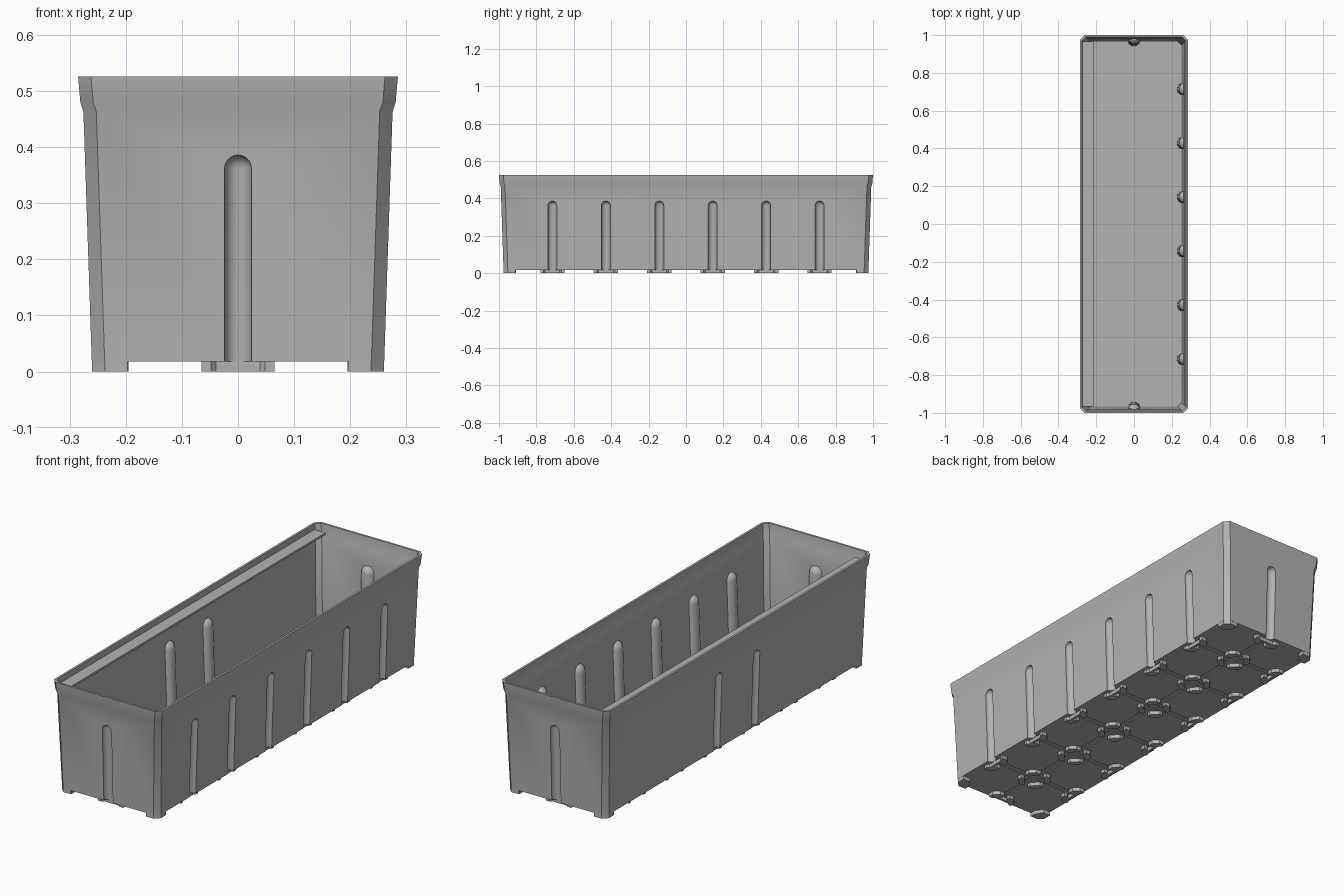
import bpy, bmesh, math
from mathutils import Vector, Matrix

if "Cube" in bpy.data.objects:
    bpy.data.objects.remove(bpy.data.objects["Cube"])

grey = bpy.data.materials.new("stone grey")
grey.use_nodes = True
colour = (0.45, 0.45, 0.45, 1)
grey.diffuse_color = colour
grey.node_tree.nodes["Principled BSDF"].inputs["Base Color"].default_value = colour

STRETCH = 0.715                  # extra half length compared with half width
FLOOR = 0.018                    # underside of the floor
FLUTE_Y = [(i - 2.5) * 0.2857 for i in range(6)]


def add_object(name, bm):
    bmesh.ops.recalc_face_normals(bm, faces=bm.faces)
    mesh = bpy.data.meshes.new(name)
    bm.to_mesh(mesh)
    bm.free()
    mesh.materials.append(grey)
    obj = bpy.data.objects.new(name, mesh)
    bpy.context.collection.objects.link(obj)
    return obj


def loft(name, profile, chamfer=0.023):
    """Closed solid of chamfered rectangles stacked along (height, half width)."""
    bm = bmesh.new()
    rings = []
    for z, x in profile:
        y, c = x + STRETCH, chamfer
        pts = [(x, y - c), (x - c, y), (c - x, y), (-x, y - c),
               (-x, c - y), (c - x, -y), (x - c, -y), (x, c - y)]
        rings.append([bm.verts.new((px, py, z)) for px, py in pts])
    for a, b in zip(rings, rings[1:]):
        for i in range(8):
            j = (i + 1) % 8
            bm.faces.new((a[i], a[j], b[j], b[i]))
    bm.faces.new(rings[0])
    bm.faces.new(rings[-1])
    return add_object(name, bm)


def prism(bm, outline, z0, z1):
    low = [bm.verts.new((x, y, z0)) for x, y in outline]
    high = [bm.verts.new((x, y, z1)) for x, y in outline]
    bm.faces.new(low)
    bm.faces.new(high)
    for i in range(len(low)):
        j = (i + 1) % len(low)
        bm.faces.new((low[i], low[j], high[j], high[i]))


def box(bm, x0, x1, y0, y1, z0, z1):
    prism(bm, [(x0, y0), (x1, y0), (x1, y1), (x0, y1)], z0, z1)


def capsule(name, radius, place):
    """Round-topped rod leaning with the wall, spun around its axis."""
    bm = bmesh.new()
    top = 0.362
    path = [(0, -0.05), (radius, -0.05)]
    path += [(radius * math.cos(a), top + radius * math.sin(a))
             for a in [math.pi / 2 * k / 7 for k in range(8)]]
    verts = [bm.verts.new((max(r, 0), 0, z)) for r, z in path]
    edges = [bm.edges.new(pair) for pair in zip(verts, verts[1:])]
    bmesh.ops.spin(bm, geom=verts + edges, cent=(0, 0, 0), axis=(0, 0, 1),
                   angle=2 * math.pi, steps=28, use_duplicate=False)
    bmesh.ops.remove_doubles(bm, verts=bm.verts, dist=0.0002)
    bm.transform(place)
    return add_object(name, bm)


def boolean(target, cutter, operation="DIFFERENCE"):
    mod = target.modifiers.new("cut", "BOOLEAN")
    mod.object, mod.operation, mod.solver = cutter, operation, "EXACT"
    bpy.context.view_layer.objects.active = target
    bpy.ops.object.modifier_apply(modifier=mod.name)
    bpy.data.objects.remove(cutter)


# Flute positions: six on each long wall, one on each end
places = []
lean = Matrix.Rotation(0.0335, 4, "Y")
for side in (0, math.pi):
    turn = Matrix.Rotation(side, 4, "Z")
    for y in FLUTE_Y:
        places.append(turn @ Matrix.Translation((0.26, y, 0)) @ lean)
    end_turn = Matrix.Rotation(side + math.pi / 2, 4, "Z")
    places.append(end_turn @ Matrix.Translation((0.26 + STRETCH, 0, 0)) @ lean)

# Box with thin walls, stepped rim and flutes
planter = loft("planter_box", [(FLOOR, 0.2606), (0.463, 0.2755), (0.48, 0.281), (0.526, 0.285)])
cavity = loft("cavity", [(0.03, 0.251), (0.463, 0.2655), (0.48, 0.271), (0.526, 0.275), (0.56, 0.275)], 0.02)
for place in places:
    boolean(cavity, capsule("flute_wall", 0.034, place))
boolean(planter, cavity)
for place in places:
    boolean(planter, capsule("flute_groove", 0.024, place))

# Shallow channels that divide the underside into panels
channels = [(-0.012, 0.012, -0.93, 0.93)] + [(-0.22, 0.22, y - 0.012, y + 0.012) for y in FLUTE_Y]
for x0, x1, y0, y1 in channels:
    bm = bmesh.new()
    box(bm, x0, x1, y0, y1, 0, FLOOR + 0.004)
    boolean(planter, add_object("channel", bm))

# Feet around every panel corner
FOOT = [(0.065, 0.015), (0.065, 0.04), (0.04, 0.065), (0.015, 0.065), (0.015, 0.048), (0.048, 0.015)]
bm = bmesh.new()
wall_x, wall_y = 0.26, 0.26 + STRETCH
centres = [(x, y) for x in (-wall_x, 0, wall_x) for y in FLUTE_Y] + [(0, -wall_y), (0, wall_y)]
for cx, cy in centres:
    for sx in (-1, 1):
        for sy in (-1, 1):
            if cx * sx <= 0 and (abs(cy) < 0.9 or cy * sy < 0):
                prism(bm, [(cx + sx * x, cy + sy * y) for x, y in FOOT], 0, FLOOR + 0.005)
    # Bar closing the foot of each wall flute
    if cx:
        s = -math.copysign(1, cx)
        box(bm, cx + s * 0.024, cx + s * 0.036, cy - 0.04, cy + 0.04, 0, FLOOR + 0.005)
    elif abs(cy) > 0.9:
        s = -math.copysign(1, cy)
        box(bm, -0.04, 0.04, cy + s * 0.024, cy + s * 0.036, 0, FLOOR + 0.005)
# Feet under the four box corners
CORNER = [(0.26, 0.912), (0.26, 0.952), (0.237, 0.975), (0.197, 0.975), (0.197, 0.95), (0.22, 0.912)]
for sx in (-1, 1):
    for sy in (-1, 1):
        prism(bm, [(sx * x, sy * y) for x, y in CORNER], 0, FLOOR + 0.005)
feet = add_object("feet", bm)

# Inner shelf along the right-hand rim
bm = bmesh.new()
box(bm, -0.275, -0.215, -0.965, 0.965, 0.49, 0.5)
shelf = add_object("rim_shelf", bm)

# Smooth flutes and rim, crisp corners
bpy.ops.object.select_all(action="DESELECT")
planter.select_set(True)
bpy.context.view_layer.objects.active = planter
bpy.ops.object.shade_smooth_by_angle(angle=math.radians(30))
